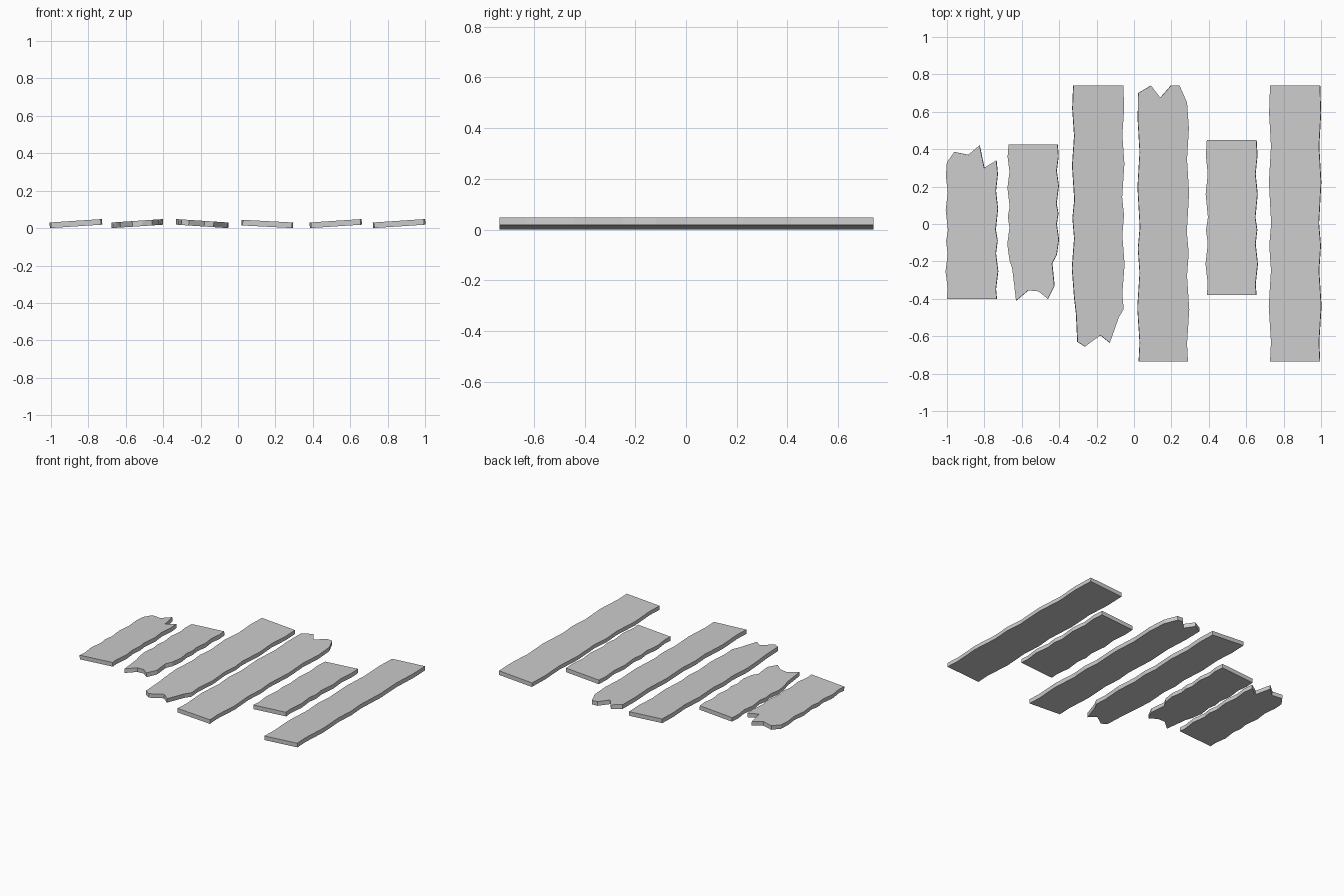
import bpy, bmesh, math
from mathutils import Matrix

if "Cube" in bpy.data.objects:
    bpy.data.objects.remove(bpy.data.objects["Cube"])

THICK, HALF_H, TILT = 0.03, 0.0238, 0.066

# Sideways wobble of the long edges: fractions along the plank and offsets
WOBBLE = [(0.0, 0.0), (0.07, 0.005), (0.2, -0.007), (0.33, 0.005), (0.42, -0.004),
          (0.5, 0.006), (0.65, -0.006), (0.78, 0.005), (0.9, -0.005), (1.0, 0.0)]


def edge(x, y0, y1, sign):
    """Wobbly long edge running from y0 up to y1."""
    return [(x + sign * d, y0 + (y1 - y0) * t) for t, d in WOBBLE]


def plank(name, xl, xr, y0, y1, tilt, jag_top=None, jag_bottom=None):
    """Tilted board; broken ends are listed left to right."""
    bl = br = y0
    tl = tr = y1
    if jag_top:
        tl, tr = jag_top[0][1], jag_top[-1][1]
    if jag_bottom:
        bl, br = jag_bottom[0][1], jag_bottom[-1][1]
    left, right = edge(xl, bl, tl, 1), edge(xr, br, tr, -1)
    if jag_bottom:
        left, right = left[1:], right[1:]
    if jag_top:
        left, right = left[:-1], right[:-1]
    outline = (jag_bottom or []) + right + (jag_top or [])[::-1] + left[::-1]

    cx = (xl + xr) / 2
    bm = bmesh.new()
    face = bm.faces.new([bm.verts.new((x - cx, y, -THICK / 2)) for x, y in outline])
    top = bmesh.ops.extrude_face_region(bm, geom=[face])
    bmesh.ops.translate(bm, vec=(0, 0, THICK),
                        verts=[v for v in top["geom"] if isinstance(v, bmesh.types.BMVert)])
    bmesh.ops.recalc_face_normals(bm, faces=bm.faces)
    # Lean the board sideways and rest its low edge on the ground
    bm.transform(Matrix.Rotation(-TILT * tilt, 4, 'Y'))
    low = min(v.co.z for v in bm.verts)
    bmesh.ops.translate(bm, vec=(0, 0, -low), verts=bm.verts)
    mesh = bpy.data.meshes.new(name)
    bm.to_mesh(mesh)
    bm.free()
    obj = bpy.data.objects.new(name, mesh)
    obj.location.x = cx
    bpy.context.collection.objects.link(obj)
    return obj


# Short broken planks
plank("short_plank_broken_top", -1.0, -0.733, -0.4, 0.42, 1,
      jag_top=[(-1.0, 0.33), (-0.96, 0.385), (-0.885, 0.37), (-0.825, 0.42),
               (-0.80, 0.30), (-0.735, 0.34)])
plank("short_plank_broken_bottom", -0.67, -0.408, -0.41, 0.425, 1,
      jag_bottom=[(-0.65, -0.24), (-0.63, -0.41), (-0.565, -0.355), (-0.51, -0.36),
                  (-0.46, -0.40), (-0.425, -0.33), (-0.437, -0.21)])

# Long broken planks
plank("long_plank_broken_bottom", -0.325, -0.058, -0.66, 0.74, -1,
      jag_bottom=[(-0.31, -0.48), (-0.303, -0.63), (-0.263, -0.655), (-0.18, -0.595),
                  (-0.13, -0.635), (-0.082, -0.50), (-0.056, -0.455)])
plank("long_plank_broken_top", 0.025, 0.288, -0.735, 0.74, -0.8,
      jag_top=[(0.022, 0.70), (0.09, 0.74), (0.14, 0.675), (0.197, 0.74),
               (0.243, 0.74), (0.283, 0.65)])

# Whole planks
plank("short_plank", 0.39, 0.655, -0.38, 0.45, 1)
plank("long_plank", 0.728, 0.995, -0.735, 0.74, 1)
